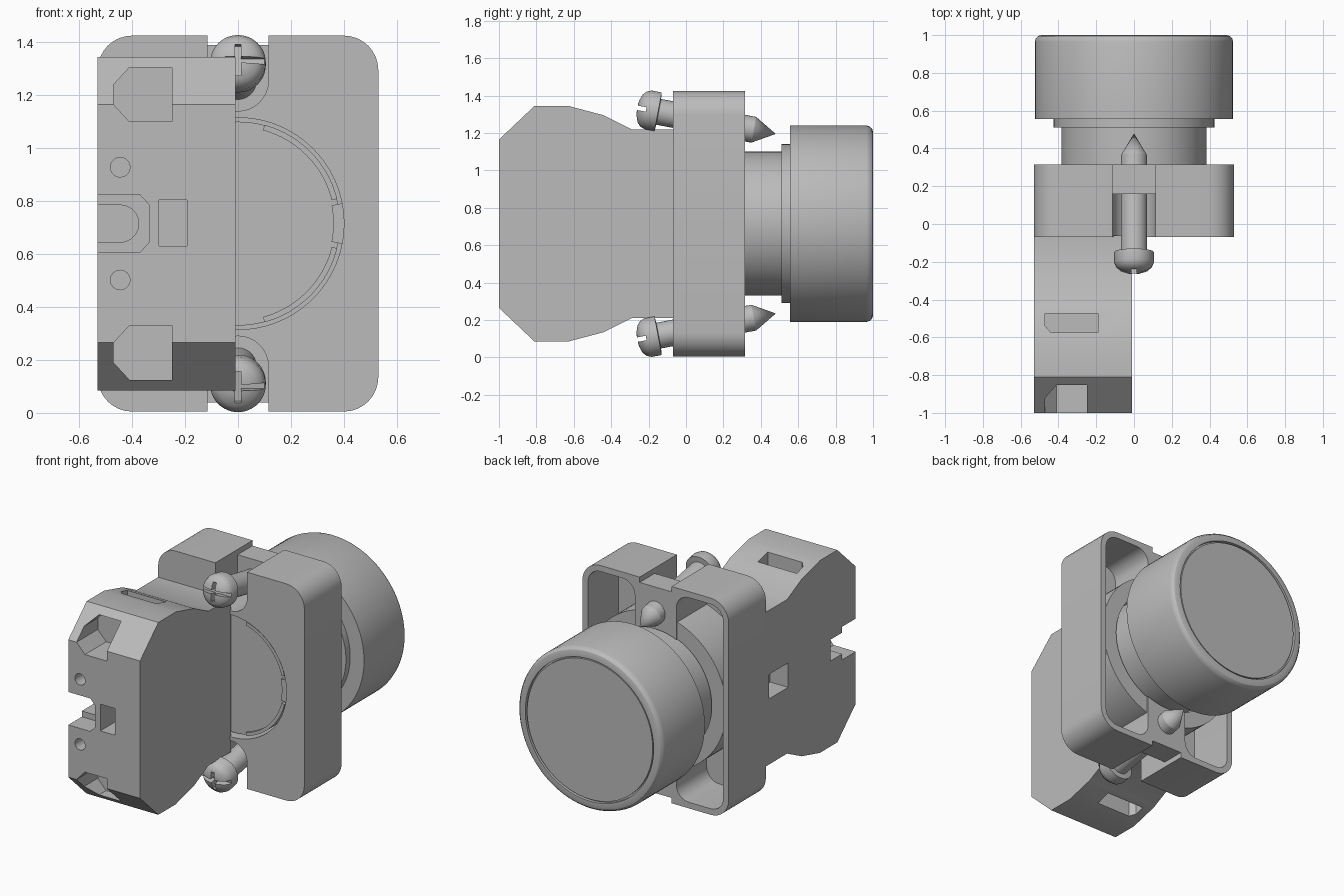
import bpy, bmesh, math
from mathutils import Matrix, Vector

cube = bpy.data.objects.get("Cube")
if cube:
    bpy.data.objects.remove(cube, do_unlink=True)

grey = bpy.data.materials.new("plain_grey")
grey.use_nodes = True
TONE = (0.5, 0.5, 0.5, 1)
grey.diffuse_color = TONE
grey.node_tree.nodes["Principled BSDF"].inputs["Base Color"].default_value = TONE

MID = 0.715   # height of the button axis


def make(name, bm):
    bmesh.ops.recalc_face_normals(bm, faces=bm.faces)
    mesh = bpy.data.meshes.new(name)
    bm.to_mesh(mesh)
    bm.free()
    mesh.materials.append(grey)
    obj = bpy.data.objects.new(name, mesh)
    bpy.context.collection.objects.link(obj)
    return obj


def prism(name, pts, axis, a, b):
    """Extrude a 2D outline along the named axis from a to b."""
    place = {"x": lambda p, t: (t, p[0], p[1]),
             "y": lambda p, t: (p[0], t, p[1]),
             "z": lambda p, t: (p[0], p[1], t)}[axis]
    bm = bmesh.new()
    low = [bm.verts.new(place(p, a)) for p in pts]
    high = [bm.verts.new(place(p, b)) for p in pts]
    bm.faces.new(low)
    bm.faces.new(high)
    for i in range(len(pts)):
        j = (i + 1) % len(pts)
        bm.faces.new((low[i], low[j], high[j], high[i]))
    return make(name, bm)


def lathe(name, profile, n=96):
    """Turn a (radius, y) profile around the y axis."""
    bm = bmesh.new()
    rings = []
    for r, y in profile:
        if r == 0:
            rings.append([bm.verts.new((0, y, 0))] * n)
        else:
            rings.append([bm.verts.new((r * math.cos(k * math.tau / n), y, r * math.sin(k * math.tau / n)))
                          for k in range(n)])
    for p, q in zip(rings, rings[1:]):
        for i in range(n):
            j = (i + 1) % n
            bm.faces.new(list(dict.fromkeys((p[i], p[j], q[j], q[i]))))
    return make(name, bm)


def disc(name, r, a, b):
    return prism(name, arc(0, MID, r, 0, 360, 96)[:-1], "y", a, b)


def arc(cx, cz, r, a, b, n=8):
    steps = [math.radians(a + (b - a) * i / n) for i in range(n + 1)]
    return [(cx + r * math.cos(t), cz + r * math.sin(t)) for t in steps]


def rect(x0, x1, z0, z1):
    return [(x0, z0), (x1, z0), (x1, z1), (x0, z1)]


def rounded(x0, x1, z0, z1, r):
    return (arc(x1 - r, z1 - r, r, 0, 90) + arc(x0 + r, z1 - r, r, 90, 180)
            + arc(x0 + r, z0 + r, r, 180, 270) + arc(x1 - r, z0 + r, r, 270, 360))


def flip(pts):
    return [(p, 2 * MID - z) for p, z in pts]


def combine(obj, tool, mode="DIFFERENCE"):
    mod = obj.modifiers.new("combine", "BOOLEAN")
    mod.operation, mod.solver, mod.object = mode, "EXACT", tool
    bpy.context.view_layer.objects.active = obj
    bpy.ops.object.modifier_apply(modifier=mod.name)
    bpy.data.objects.remove(tool, do_unlink=True)


# Mounting collar: hollow at the back, with a ring around the bore
collar = prism("mounting_collar", rounded(-0.53, 0.53, 0.005, 1.425, 0.13), "y", -0.07, 0.315)
for x0, x1 in ((-0.49, -0.15), (0.15, 0.49)):
    combine(collar, prism("pocket", rounded(x0, x1, 0.045, 1.385, 0.09), "y", 0.0, 0.4))
combine(collar, disc("bore_ring", 0.505, -0.03, 0.305), "UNION")
combine(collar, disc("bore", 0.4, -0.2, 0.5))

# Screw channels at the top and bottom of the collar
channel = [(0.115, 1.6), (-0.115, 1.6)] + arc(0, 1.255, 0.115, 180, 360, 16)
for side in (lambda p: p, flip):
    combine(collar, prism("channel", side(channel), "y", -0.2, 0.16))
    combine(collar, prism("notch", side(rect(-0.115, 0.115, 1.39, 1.6)), "y", 0.1, 0.5))

# Locking tab and bayonet lips in the bore
prism("locking_tab", arc(0, MID, 0.405, -11, 11) + arc(0, MID, 0.36, 11, -11), "y", -0.06, 0.1)
for k, (a, b) in enumerate(((14, 75), (100, 165), (195, 260), (285, 346))):
    prism("bayonet_lip_%d" % (k + 1), arc(0, MID, 0.386, a, b, 20) + arc(0, MID, 0.365, b, a, 20),
          "y", -0.055, 0.0)

# Push button head with stem, washer and bezel
head = lathe("button_head", [
    (0, -0.035), (0.385, -0.035), (0.385, 0.51), (0.425, 0.51), (0.425, 0.555),
    (0.525, 0.555), (0.525, 0.965), (0.52, 0.982), (0.508, 0.995), (0.49, 1.0),
    (0.465, 1.0), (0.465, 0.98), (0.455, 0.98), (0.455, 0.995), (0, 0.995)])
head.location.z = MID

# Contact block
upper = [(-0.06, 1.22), (-0.29, 1.22), (-0.44, 1.295), (-0.63, 1.345), (-0.81, 1.345), (-1.0, 1.165)]
block = prism("contact_block", upper + flip(upper)[::-1], "x", -0.53, -0.01)

# Terminal openings, wire slots and screw holes, mirrored above and below
terminal = [(-0.25, 1.10), (-0.25, 1.305), (-0.41, 1.305), (-0.47, 1.24), (-0.47, 1.165), (-0.41, 1.10)]
wire_slot = [(-0.19, -0.575), (-0.19, -0.475), (-0.47, -0.475), (-0.47, -0.54), (-0.44, -0.575)]
for side in (lambda p: p, flip):
    combine(block, prism("terminal", side(terminal), "y", -1.2, -0.78))
    combine(block, prism("screw_hole", side(arc(-0.445, 0.928, 0.037, 0, 360, 24)[:-1]), "y", -1.2, -0.9))
for z0, z1 in ((1.22, 1.5), (-0.1, 0.21)):
    combine(block, prism("wire_slot", wire_slot, "z", z0, z1))

# Central slot, front window and side window
slot = [(-0.6, 0.607), (-0.37, 0.607), (-0.335, 0.645), (-0.335, 0.785), (-0.37, 0.823), (-0.6, 0.823)]
combine(block, prism("slot", slot, "y", -1.2, -0.86))
inner = [(-0.6, 0.645)] + arc(-0.445, MID, 0.07, -90, 90, 16) + [(-0.6, 0.785)]
combine(block, prism("inner_slot", inner, "y", -1.2, -0.74))
combine(block, prism("front_window", rect(-0.298, -0.193, 0.63, 0.805), "y", -1.2, -0.85))
combine(block, prism("side_window", rect(-0.3, -0.1, 0.64, 0.8), "x", -0.7, -0.4))

# Slanted clamping screws with cross-slotted heads
start = Vector((0, -0.262, 1.335))
tip = Vector((0, 0.48, 1.195))
length = (tip - start).length
tilt = math.atan2(tip.z - start.z, tip.y - start.y)
screw_profile = [(0, 0), (0.04, 0.004), (0.075, 0.017), (0.095, 0.035), (0.105, 0.06), (0.105, 0.115),
                 (0.07, 0.118), (0.07, length - 0.12), (0, length)]
for label, sign in (("upper", 1), ("lower", -1)):
    screw = lathe(label + "_screw", screw_profile, 48)
    combine(screw, prism("slot_cut", rect(-0.2, 0.2, -0.012, 0.012), "y", -0.1, 0.05))
    combine(screw, prism("cross_cut", rect(-0.012, 0.012, -0.06, 0.06), "y", -0.1, 0.05))
    z = start.z if sign > 0 else 2 * MID - start.z
    screw.matrix_world = Matrix.Translation((0, start.y, z)) @ Matrix.Rotation(sign * tilt, 4, "X")

# Smooth the round parts and keep the edges sharp
bpy.ops.object.select_all(action="DESELECT")
for obj in bpy.context.collection.objects:
    if obj.type == "MESH" and grey.name in obj.data.materials:
        obj.select_set(True)
        bpy.context.view_layer.objects.active = obj
bpy.ops.object.shade_smooth_by_angle(angle=math.radians(30))
